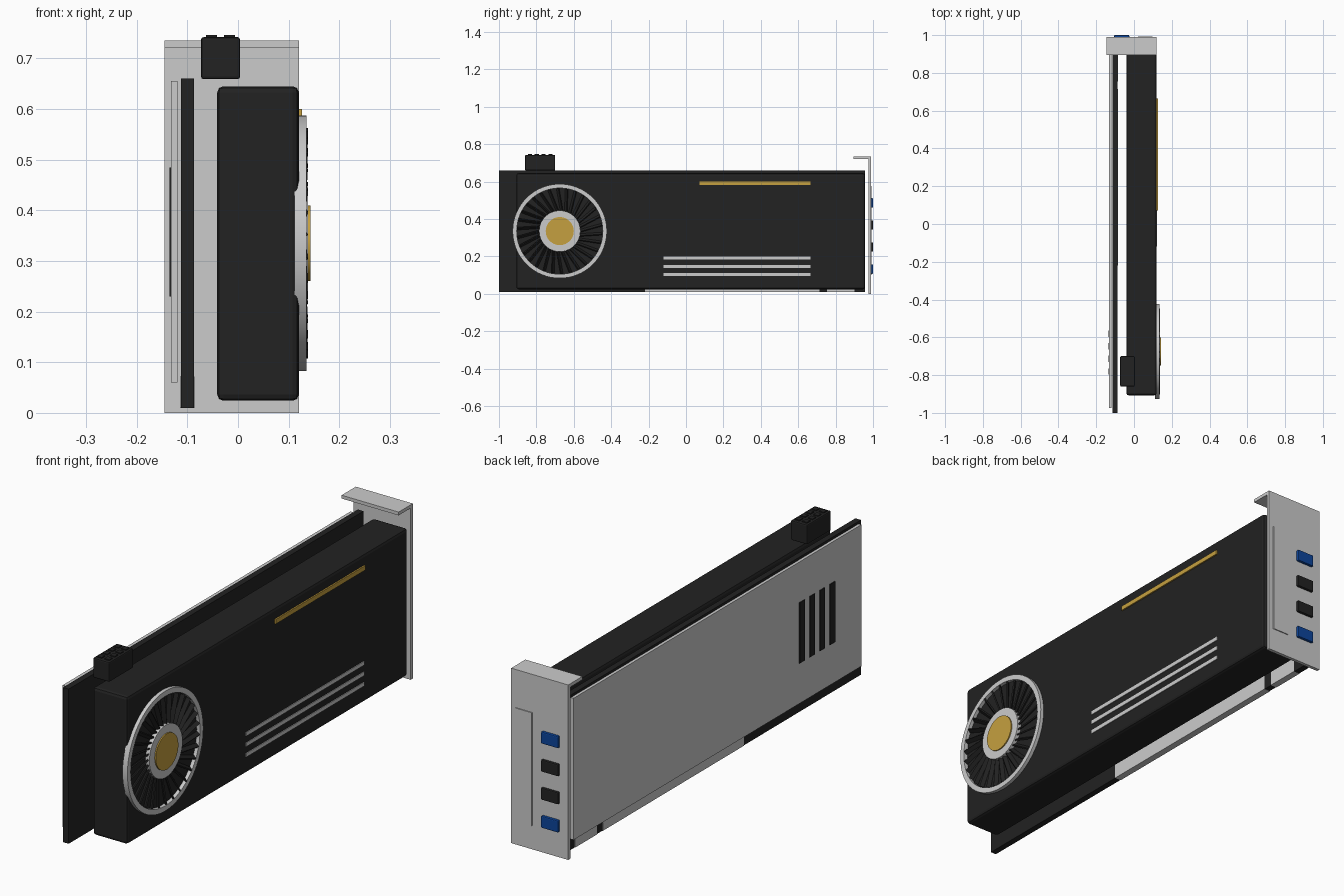
import bpy, bmesh, math
from mathutils import Matrix, Vector

if "Cube" in bpy.data.objects:
    bpy.data.objects.remove(bpy.data.objects["Cube"])


def material(name, rgb):
    mat = bpy.data.materials.new(name)
    mat.use_nodes = True
    color = (*rgb, 1)
    mat.diffuse_color = color
    mat.node_tree.nodes["Principled BSDF"].inputs["Base Color"].default_value = color
    return mat


BLACK = material("matte black", (0.016, 0.016, 0.016))
SILVER = material("brushed silver", (0.6, 0.6, 0.6))
GOLD = material("gold accent", (0.56, 0.35, 0.05))
BLUE = material("port blue", (0.004, 0.06, 0.33))


def finish(name, bm, mat):
    bmesh.ops.recalc_face_normals(bm, faces=bm.faces)
    mesh = bpy.data.meshes.new(name)
    bm.to_mesh(mesh)
    bm.free()
    mesh.materials.append(mat)
    obj = bpy.data.objects.new(name, mesh)
    bpy.context.collection.objects.link(obj)
    return obj


def box(name, x, y, z, mat, bevel=0):
    """Box spanning the given (low, high) ranges."""
    bm = bmesh.new()
    spans = (x, y, z)
    size = Vector([b - a for a, b in spans])
    center = Vector([(a + b) / 2 for a, b in spans])
    bmesh.ops.create_cube(bm, size=1,
                          matrix=Matrix.Translation(center) @ Matrix.Diagonal((*size, 1)))
    obj = finish(name, bm, mat)
    if bevel:
        mod = obj.modifiers.new("edge bevel", 'BEVEL')
        mod.width = bevel
        mod.segments = 2
    return obj


FAN = Vector((0, -0.675, 0.335))


def lathe(name, profile, mat, closed=False):
    """Spin (radius, x) points about the fan axis."""
    bm = bmesh.new()
    verts = [bm.verts.new((x, FAN.y, FAN.z + r)) for r, x in profile]
    edges = [bm.edges.new(pair) for pair in zip(verts, verts[1:])]
    if closed:
        edges.append(bm.edges.new((verts[-1], verts[0])))
    bmesh.ops.spin(bm, geom=verts + edges, cent=FAN, axis=(1, 0, 0),
                   angle=math.tau, steps=64)
    bmesh.ops.remove_doubles(bm, verts=bm.verts, dist=0.0001)
    obj = finish(name, bm, mat)
    bpy.ops.object.select_all(action='DESELECT')
    obj.select_set(True)
    bpy.context.view_layer.objects.active = obj
    bpy.ops.object.shade_smooth_by_angle()
    return obj


# Main slabs
box("cooler_shroud", (-0.041, 0.12), (-0.907, 0.957), (0.024, 0.645), BLACK, 0.012)
box("circuit_board", (-0.113, -0.087), (-1, 0.957), (0.01, 0.66), BLACK)
box("backplate", (-0.132, -0.119), (-0.975, 0.935), (0.06, 0.655), SILVER)

# Backplate vents
for i in range(4):
    y = -0.58 - i * 0.067
    box(f"backplate_vent_{i + 1}", (-0.135, -0.13), (y - 0.017, y + 0.017),
        (0.23, 0.485), BLACK)

# Edge contacts with key notch
for name, span in (("long", (-0.22, 0.715)), ("short", (0.755, 0.9))):
    box(f"edge_contacts_{name}", (-0.1145, -0.0855), span, (0.0095, 0.072), SILVER)

# Shroud trim
box("gold_trim", (0.115, 0.126), (0.072, 0.665), (0.581, 0.6), GOLD)
for i in range(3):
    z = 0.102 + i * 0.044
    box(f"silver_stripe_{i + 1}", (0.115, 0.123), (-0.12, 0.665),
        (z - 0.008, z + 0.008), SILVER)

# Fan
lathe("fan_ring", [(0.23, 0.112), (0.252, 0.112), (0.252, 0.135), (0.23, 0.135)],
      SILVER, closed=True)
lathe("fan_hub", [(0, 0.115), (0.11, 0.115), (0.11, 0.138), (0, 0.138)], SILVER)
lathe("hub_cap", [(0, 0.13), (0.075, 0.13), (0.075, 0.143), (0, 0.143)], GOLD)

# Tilted blades, lower towards the rim
BLADES = 30
bm = bmesh.new()
for i in range(BLADES):
    place = (Matrix.Translation(FAN + Vector((0.127, 0, 0)))
             @ Matrix.Rotation(math.tau * i / BLADES, 4, 'X')
             @ Matrix.Translation((0, 0, 0.167))
             @ Matrix.Rotation(math.radians(-5), 4, 'Y')
             @ Matrix.Rotation(math.radians(35), 4, 'Z')
             @ Matrix.Rotation(math.radians(12), 4, 'X')
             @ Matrix.Diagonal((0.018, 0.006, 0.122, 1)))
    bmesh.ops.create_cube(bm, size=1, matrix=place)
finish("fan_blades", bm, BLACK)

# Power connector
box("power_connector", (-0.073, 0.004), (-0.86, -0.7), (0.659, 0.742), BLACK, 0.005)
for row, x in enumerate((-0.052, -0.017)):
    for i in range(4):
        y = -0.835 + i * 0.037
        box(f"power_pin_{row + 1}_{i + 1}", (x - 0.011, x + 0.011),
            (y - 0.011, y + 0.011), (0.735, 0.746), BLACK)

# Mounting bracket
box("bracket_plate", (-0.145, 0.12), (0.975, 0.989), (0, 0.735), SILVER)
box("bracket_flange", (-0.145, 0.12), (0.895, 0.989), (0.721, 0.735), SILVER)
box("bracket_panel", (0.022, 0.098), (0.985, 0.993), (0.1, 0.575), SILVER)

# Display ports
for i, mat in enumerate((BLUE, BLACK, BLACK, BLUE)):
    z = 0.132 + i * 0.118
    box(f"display_port_{i + 1}", (-0.105, -0.025), (0.98, 1), (z - 0.025, z + 0.025),
        mat, 0.004)
